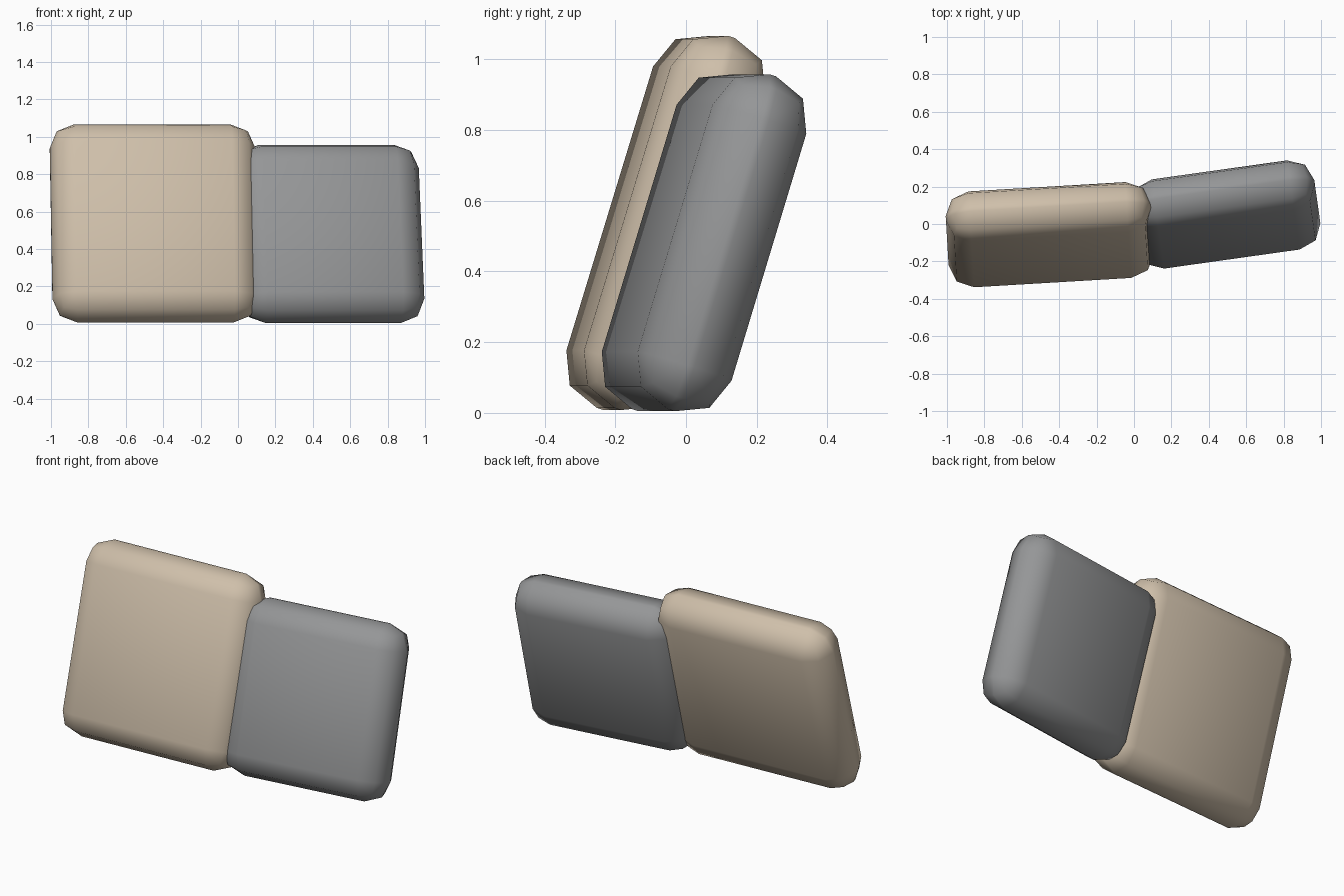
import bpy
from math import radians

cube = bpy.data.objects.get("Cube")
if cube:
    bpy.data.objects.remove(cube, do_unlink=True)


def material(name, rgb):
    mat = bpy.data.materials.new(name)
    mat.use_nodes = True
    mat.diffuse_color = (*rgb, 1)
    mat.node_tree.nodes["Principled BSDF"].inputs["Base Color"].default_value = (*rgb, 1)
    return mat


def cushion(name, side, thickness, centre, yaw, mat):
    """Square rounded pillow, leaning back and turned slightly."""
    bpy.ops.mesh.primitive_cube_add(size=1, location=centre)
    obj = bpy.context.object
    obj.name = name
    obj.scale = (side, thickness, side)
    bpy.ops.object.transform_apply(location=False, rotation=False, scale=True)
    obj.rotation_euler = (radians(-17), 0, radians(yaw))
    bevel = obj.modifiers.new("Rounded edges", 'BEVEL')
    bevel.width = 0.13
    bevel.segments = 2
    bevel.limit_method = 'NONE'
    obj.data.materials.append(mat)
    bpy.ops.object.shade_smooth()
    return obj


beige = material("beige fabric", (0.62, 0.52, 0.40))
grey = material("grey fabric", (0.30, 0.305, 0.31))

# Larger cushion in front, smaller one tucked behind its edge
cushion("large_cushion", 1.10, 0.28, (-0.45, -0.057, 0.537), 3.4, beige)
cushion("small_cushion", 0.99, 0.28, (0.49, 0.051, 0.481), 8, grey)
